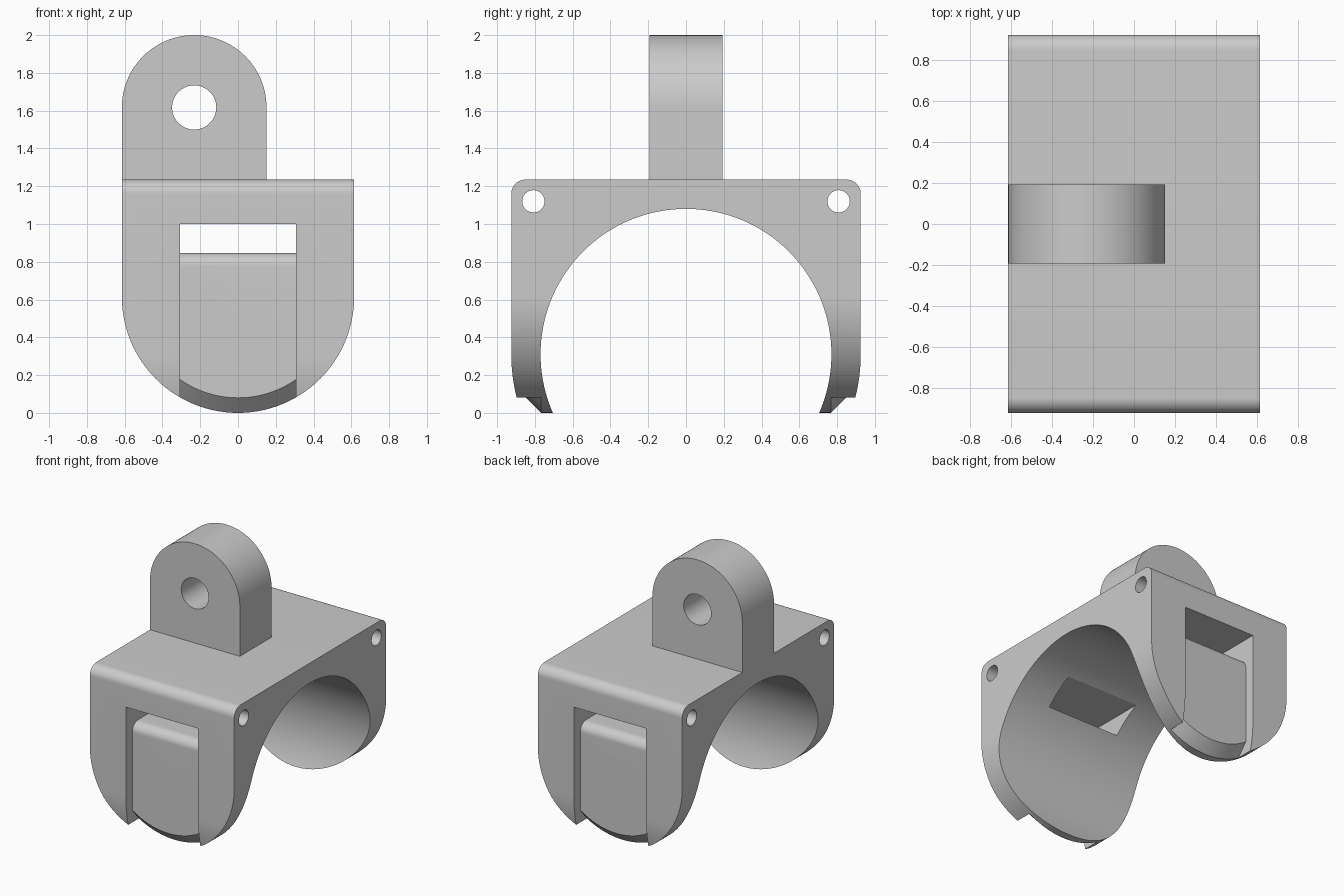
import bpy, bmesh
from math import sin, cos, pi, radians, sqrt

if "Cube" in bpy.data.objects:
    bpy.data.objects.remove(bpy.data.objects["Cube"])

grey = bpy.data.materials.new("plain grey")
grey.use_nodes = True
colour = (0.6, 0.6, 0.6, 1)
grey.diffuse_color = colour
grey.node_tree.nodes["Principled BSDF"].inputs["Base Color"].default_value = colour

HALF_W, HALF_D, TOP = 0.615, 0.925, 1.235
BORE_R, BORE_Z = 0.77, 0.31
SLOT, PAD_Y, CHAMFER = 0.308, 0.847, 0.08
LUG_X, LUG_R, LUG_Z = -0.232, 0.383, 1.617


def arc(cx, cz, r, start, end, n=48):
    """Points on an arc, angles in degrees."""
    angles = [radians(start + (end - start) * i / n) for i in range(n + 1)]
    return [(cx + r * cos(a), cz + r * sin(a)) for a in angles]


def circle(cx, cz, r, n=64):
    return arc(cx, cz, r, 0, 360, n)[:-1]


def loft(name, sections, axis):
    """Solid through equal-length outlines, each given as (position, points)."""
    bm = bmesh.new()
    rings = []
    for pos, pts in sections:
        rings.append([bm.verts.new((pos, u, v) if axis == "x" else (u, pos, v)) for u, v in pts])
    for a, b in zip(rings, rings[1:]):
        for i in range(len(a)):
            j = (i + 1) % len(a)
            bm.faces.new((a[i], a[j], b[j], b[i]))
    bm.faces.new(rings[0])
    bm.faces.new(rings[-1])
    bmesh.ops.recalc_face_normals(bm, faces=bm.faces)
    mesh = bpy.data.meshes.new(name)
    bm.to_mesh(mesh)
    bm.free()
    mesh.materials.append(grey)
    ob = bpy.data.objects.new(name, mesh)
    bpy.context.collection.objects.link(ob)
    return ob


def prism(name, pts, axis, lo, hi):
    return loft(name, [(lo, pts), (hi, pts)], axis)


def rect(u0, u1, v0, v1):
    return [(u0, v0), (u1, v0), (u1, v1), (u0, v1)]


def combine(target, tool, operation="DIFFERENCE"):
    """Apply a boolean and discard the tool."""
    mod = target.modifiers.new("cut", "BOOLEAN")
    mod.operation, mod.solver, mod.object = operation, "EXACT", tool
    bpy.context.view_layer.objects.active = target
    bpy.ops.object.modifier_apply(modifier=mod.name)
    bpy.data.objects.remove(tool)


def tongue(r, top):
    """Front outline with a half-round bottom."""
    return arc(0, HALF_W, r, 180, 360, 96) + [(r, top), (-r, top)]


def bore():
    return prism("bore_cutter", circle(0, BORE_Z, BORE_R, 192), "x", -1, 1)


# Saddle body: rounded side outline, half-round cheeks, bore, slots and pin holes
corner = 0.075
low = -20
side = (arc(0, BORE_Z, HALF_D, low, 0, 24)
        + arc(HALF_D - corner, TOP - corner, corner, 0, 90, 16)
        + arc(corner - HALF_D, TOP - corner, corner, 90, 180, 16)
        + arc(0, BORE_Z, HALF_D, 180, 180 - low, 24))
body = prism("saddle_body", side, "x", -0.8, 0.8)
combine(body, prism("cheek_shape", tongue(HALF_W, 1.5), "y", -1.2, 1.2), "INTERSECT")
combine(body, bore())
combine(body, prism("slot_cutter", rect(-SLOT, SLOT, -0.3, 1.0), "y", -1.2, 1.2))
for s in (-1, 1):
    combine(body, prism("pin_cutter", circle(s * 0.808, 1.12, 0.059, 48), "x", -1, 1))

# Recessed strap pads: chamfered round bottom, rounded top edge
inner = PAD_Y - CHAMFER
pads = loft("strap_pads", [(y, tongue(r, 1.2)) for y, r in (
    (-PAD_Y, HALF_W - CHAMFER), (-inner, HALF_W), (inner, HALF_W), (PAD_Y, HALF_W - CHAMFER))], "y")
pad_top, edge = 0.847, 0.07
pad_side = ([(-1, -0.2), (1, -0.2), (1, 0.2), (PAD_Y, 0.2)]
            + arc(PAD_Y - edge, pad_top - edge, edge, 0, 90, 16)
            + arc(edge - PAD_Y, pad_top - edge, edge, 90, 180, 16)
            + [(-PAD_Y, 0.2), (-1, 0.2)])
combine(pads, prism("pad_shape", pad_side, "x", -SLOT, SLOT), "INTERSECT")
combine(pads, bore())

# Hinge lug, flush with one side
lug_outline = arc(LUG_X, LUG_Z, LUG_R, 0, 180, 96) + [(LUG_X - LUG_R, TOP), (LUG_X + LUG_R, TOP)]
lug = prism("hinge_lug", lug_outline, "y", -0.193, 0.193)
combine(lug, prism("lug_hole_cutter", circle(LUG_X, LUG_Z, 0.117), "y", -1, 1))

# Smooth curved walls, keep crisp edges
bpy.ops.object.select_all(action="DESELECT")
for ob in (body, pads, lug):
    ob.select_set(True)
bpy.context.view_layer.objects.active = body
bpy.ops.object.shade_smooth_by_angle(angle=radians(25))
